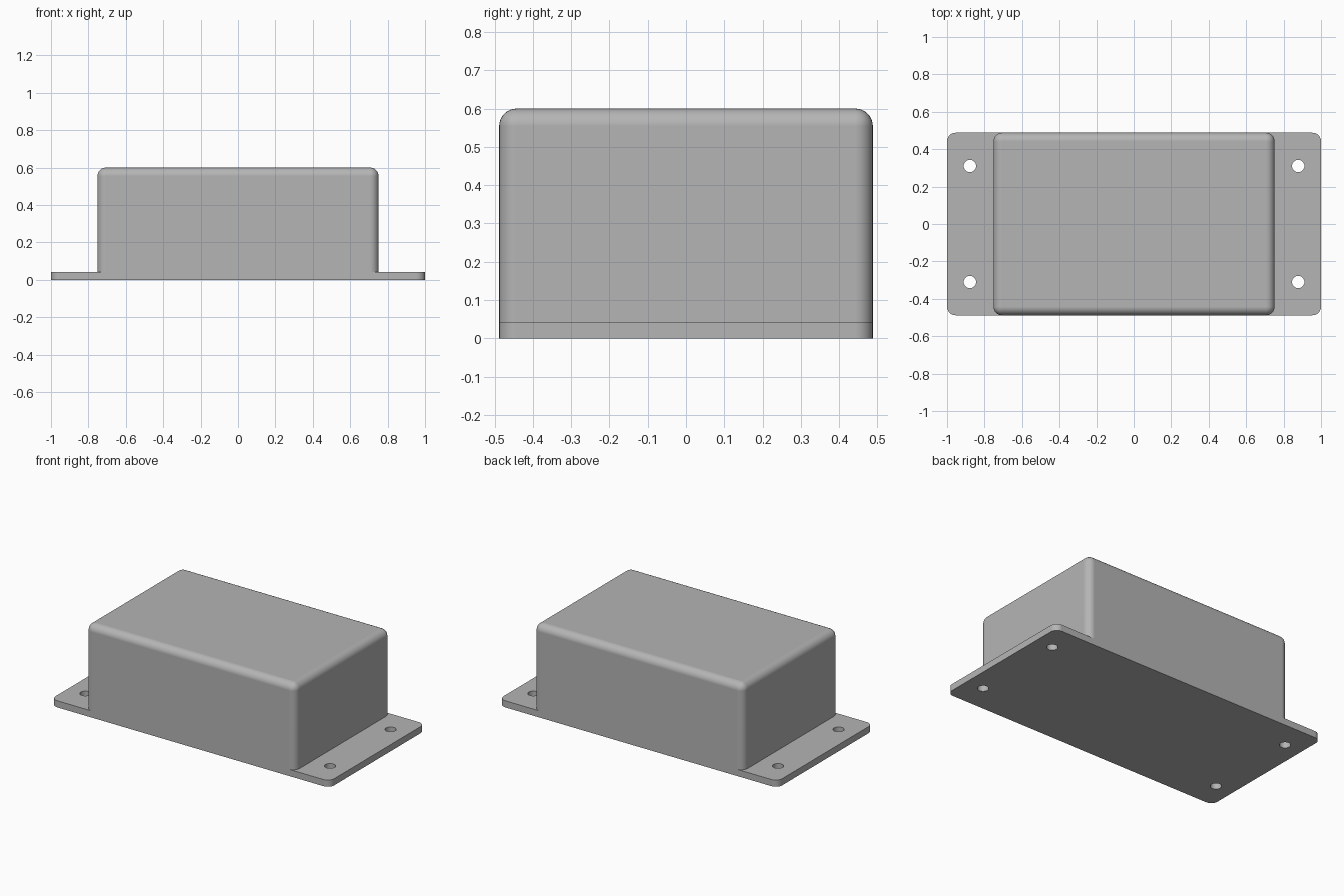
import bpy
import bmesh
from mathutils import Matrix, Vector

HALF_X, HALF_Y, HEIGHT = 1.0, 0.488, 0.6
BODY_X, PLATE_T = 0.752, 0.043
RADIUS = 0.046
HOLE_X, HOLE_Y, HOLE_R = 0.878, 0.31, 0.033

old = bpy.data.objects.get("Cube")
if old:
    bpy.data.objects.remove(old, do_unlink=True)

grey = bpy.data.materials.new("enclosure grey")
grey.use_nodes = True
colour = (0.46, 0.46, 0.46, 1)
grey.diffuse_color = colour
grey.node_tree.nodes["Principled BSDF"].inputs["Base Color"].default_value = colour


def make_object(name, bm):
    mesh = bpy.data.meshes.new(name)
    bm.to_mesh(mesh)
    bm.free()
    mesh.materials.append(grey)
    obj = bpy.data.objects.new(name, mesh)
    bpy.context.collection.objects.link(obj)
    return obj


def rounded_box(name, half_x, half_y, z0, z1, round_top):
    """Box with rounded upright edges, optionally a rounded top and open base."""
    bm = bmesh.new()
    size = Vector((2 * half_x, 2 * half_y, z1 - z0))
    place = Matrix.Translation((0, 0, (z0 + z1) / 2)) @ Matrix.Diagonal(size).to_4x4()
    bmesh.ops.create_cube(bm, size=1, matrix=place)
    middle = (z0 + z1) / 2
    edges = []
    for e in bm.edges:
        a, b = (v.co.z > middle for v in e.verts)
        if a != b or (round_top and a and b):
            edges.append(e)
    bmesh.ops.bevel(bm, geom=edges, offset=RADIUS, segments=8, profile=0.5,
                    affect='EDGES', clamp_overlap=True)
    if round_top:
        base = [f for f in bm.faces if all(abs(v.co.z - z0) < 1e-4 for v in f.verts)]
        bmesh.ops.delete(bm, geom=base, context='FACES')
    return make_object(name, bm)


def finish(obj):
    bpy.ops.object.select_all(action='DESELECT')
    obj.select_set(True)
    bpy.context.view_layer.objects.active = obj
    for mod in list(obj.modifiers):
        bpy.ops.object.modifier_apply(modifier=mod.name)
    bpy.ops.object.shade_smooth_by_angle(angle=0.6)
    normals = obj.modifiers.new("even shading", 'WEIGHTED_NORMAL')
    normals.keep_sharp = True


# Housing and mounting plate
housing = rounded_box("housing", BODY_X, HALF_Y, PLATE_T, HEIGHT, True)
plate = rounded_box("mounting_plate", HALF_X, HALF_Y, 0, PLATE_T, False)

# Four screw holes through the plate
bm = bmesh.new()
for sx in (-1, 1):
    for sy in (-1, 1):
        bmesh.ops.create_cone(
            bm, cap_ends=True, segments=32, radius1=HOLE_R, radius2=HOLE_R, depth=0.3,
            matrix=Matrix.Translation((sx * HOLE_X, sy * HOLE_Y, 0)))
cutter = make_object("screw_hole_cutter", bm)
cutter.hide_render = True
cut = plate.modifiers.new("screw holes", 'BOOLEAN')
cut.operation = 'DIFFERENCE'
cut.solver = 'EXACT'
cut.object = cutter

finish(plate)
finish(housing)
bpy.data.objects.remove(cutter, do_unlink=True)
